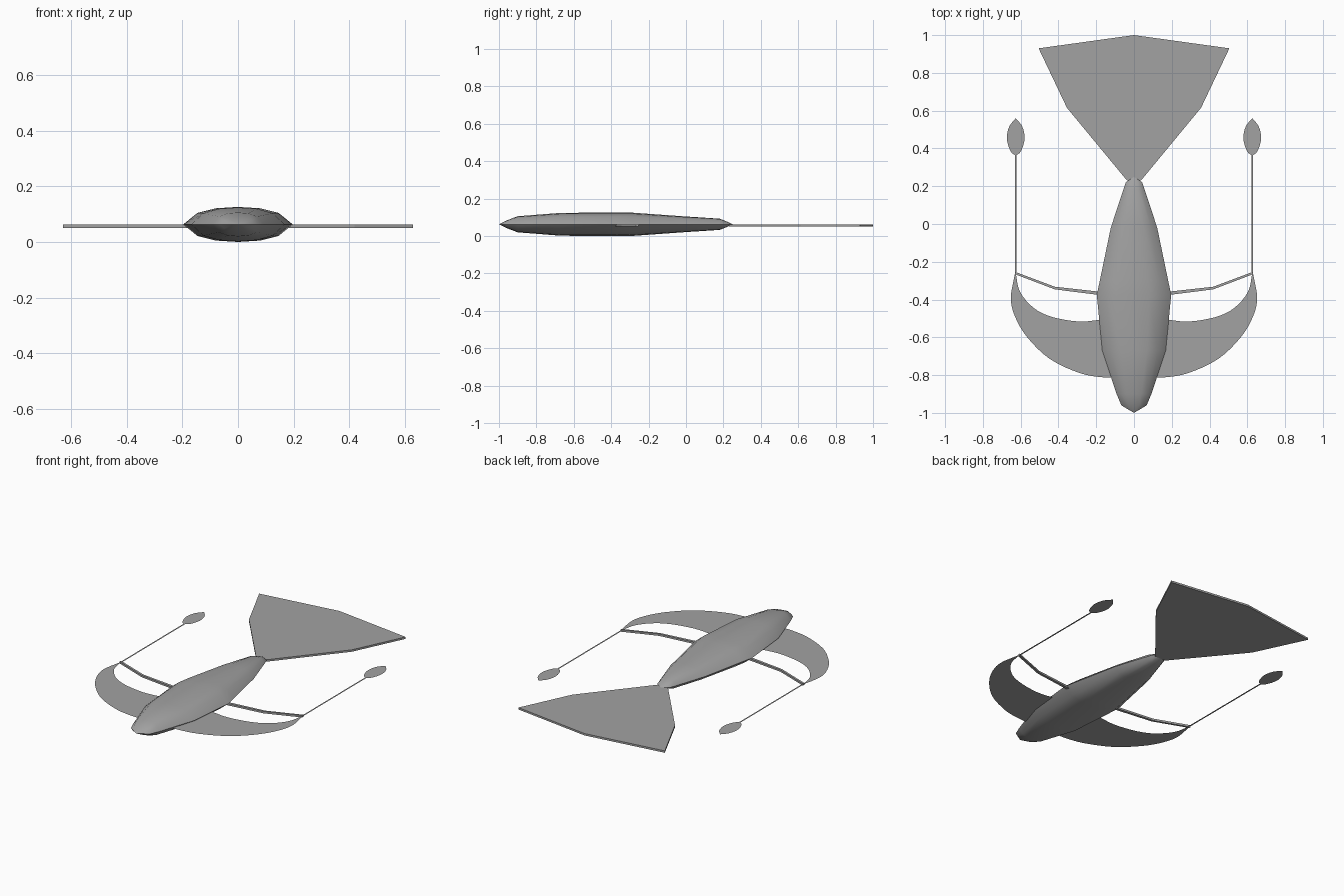
import bpy, bmesh, math
from mathutils import Vector

if "Cube" in bpy.data.objects:
    bpy.data.objects.remove(bpy.data.objects["Cube"])

grey = bpy.data.materials.new("plain_grey")
grey.diffuse_color = (0.36, 0.36, 0.36, 1)
grey.use_nodes = True
grey.node_tree.nodes["Principled BSDF"].inputs["Base Color"].default_value = grey.diffuse_color

Z_LOW, Z_HIGH = 0.054, 0.066   # thickness of the plates
Z_SHEET = 0.06                 # height of the paper-thin parts


def finish(name, bm, smooth=False):
    bmesh.ops.recalc_face_normals(bm, faces=bm.faces)
    mesh = bpy.data.meshes.new(name)
    bm.to_mesh(mesh)
    bm.free()
    mesh.materials.append(grey)
    obj = bpy.data.objects.new(name, mesh)
    bpy.context.collection.objects.link(obj)
    if smooth:
        bpy.ops.object.select_all(action='DESELECT')
        obj.select_set(True)
        bpy.context.view_layer.objects.active = obj
        bpy.ops.object.shade_smooth_by_angle(angle=math.radians(40))
    return obj


def sheet(name, outline):
    """Flat outline without thickness, facing up."""
    bm = bmesh.new()
    face = bm.faces.new([bm.verts.new((x, y, Z_SHEET)) for x, y in outline])
    face.normal_update()
    obj = finish(name, bm)
    if obj.data.polygons[0].normal.z < 0:
        obj.data.flip_normals()
    return obj


def plate(name, outline):
    """Flat outline extruded to a thin plate."""
    bm = bmesh.new()
    base = bm.faces.new([bm.verts.new((x, y, Z_LOW)) for x, y in outline])
    top = bmesh.ops.extrude_face_region(bm, geom=[base], use_keep_orig=True)
    verts = [g for g in top["geom"] if isinstance(g, bmesh.types.BMVert)]
    bmesh.ops.translate(bm, verts=verts, vec=(0, 0, Z_HIGH - Z_LOW))
    return finish(name, bm)


def fair(points, steps=4):
    """Smooth curve running through the points."""
    p = [Vector(q) for q in points]
    p = [2 * p[0] - p[1]] + p + [2 * p[-1] - p[-2]]
    out = []
    for a, b, c, d in zip(p, p[1:], p[2:], p[3:]):
        for i in range(steps):
            t = i / steps
            out.append(0.5 * (2 * b + (c - a) * t + (2 * a - 5 * b + 4 * c - d) * t * t
                              + (3 * b - a - 3 * c + d) * t ** 3))
    return out + [p[-2]]


# Body: lens-shaped section lofted from nose to tail (y, half width, half height)
stations = [(-0.96, 0.067, 0.02), (-0.9, 0.092, 0.043), (-0.67, 0.168, 0.061),
            (-0.375, 0.197, 0.063), (-0.3, 0.181, 0.063), (-0.02, 0.123, 0.043),
            (0.18, 0.057, 0.03), (0.22, 0.044, 0.014)]
quarter = [(1, 0), (0.74, 0.66), (0.41, 0.92), (0, 1)]
half = quarter + [(-x, z) for x, z in quarter[-2::-1]]
section = half + [(x, -z) for x, z in half[-2:0:-1]]
bm = bmesh.new()
rings = [[bm.verts.new((x * w, y, 0.066 + z * h)) for x, z in section] for y, w, h in stations]
nose = bm.verts.new((0, -1, 0.066))
tail_tip = bm.verts.new((0, 0.25, 0.066))
n = len(section)
for i in range(n):
    j = (i + 1) % n
    bm.faces.new((nose, rings[0][i], rings[0][j]))
    bm.faces.new((tail_tip, rings[-1][j], rings[-1][i]))
    for a, b in zip(rings, rings[1:]):
        bm.faces.new((a[i], b[i], b[j], a[j]))
finish("body", bm, smooth=True)

# Tail fin
fin = [(0.037, 0.23), (0.355, 0.615), (0.505, 0.93)]
plate("tail_fin", fin + [(0, 1)] + [(-x, y) for x, y in reversed(fin)])

# Outlines of the right-hand parts
outer = fair([(0.63, -0.262), (0.652, -0.39), (0.63, -0.49), (0.565, -0.6),
              (0.445, -0.715), (0.285, -0.79), (0.16, -0.812), (0.08, -0.812)])
inner = fair([(0.08, -0.49), (0.19, -0.508), (0.296, -0.516), (0.434, -0.492),
              (0.53, -0.445), (0.603, -0.36), (0.626, -0.262)])
leaf_side = fair([(0, 0.56), (0.035, 0.515), (0.047, 0.45), (0.027, 0.385), (0, 0.362)])
leaf = leaf_side + [Vector((-p.x, p.y)) for p in leaf_side[-2:0:-1]]
arm = [(0.15, -0.38), (0.42, -0.346), (0.63, -0.266),
       (0.63, -0.253), (0.42, -0.332), (0.15, -0.362)]
ROD_X = 0.626

for side, s in (("right", 1), ("left", -1)):
    # Crescent front wing
    sheet(side + "_wing", [(s * p.x, p.y) for p in outer + inner])
    # Bent support arm
    plate(side + "_arm", [(s * x, y) for x, y in arm])
    # Trailing rod and its leaf-shaped paddle
    sheet(side + "_rod", [(s * (ROD_X + dx), y) for dx, y in
                          ((-0.005, -0.255), (0.005, -0.255), (0.005, 0.365), (-0.005, 0.365))])
    sheet(side + "_paddle", [(s * (ROD_X + p.x), p.y) for p in leaf])

# Rest the model on the ground plane
low = min(v.co.z for o in bpy.data.objects for v in o.data.vertices)
for o in bpy.data.objects:
    o.location.z = -low
